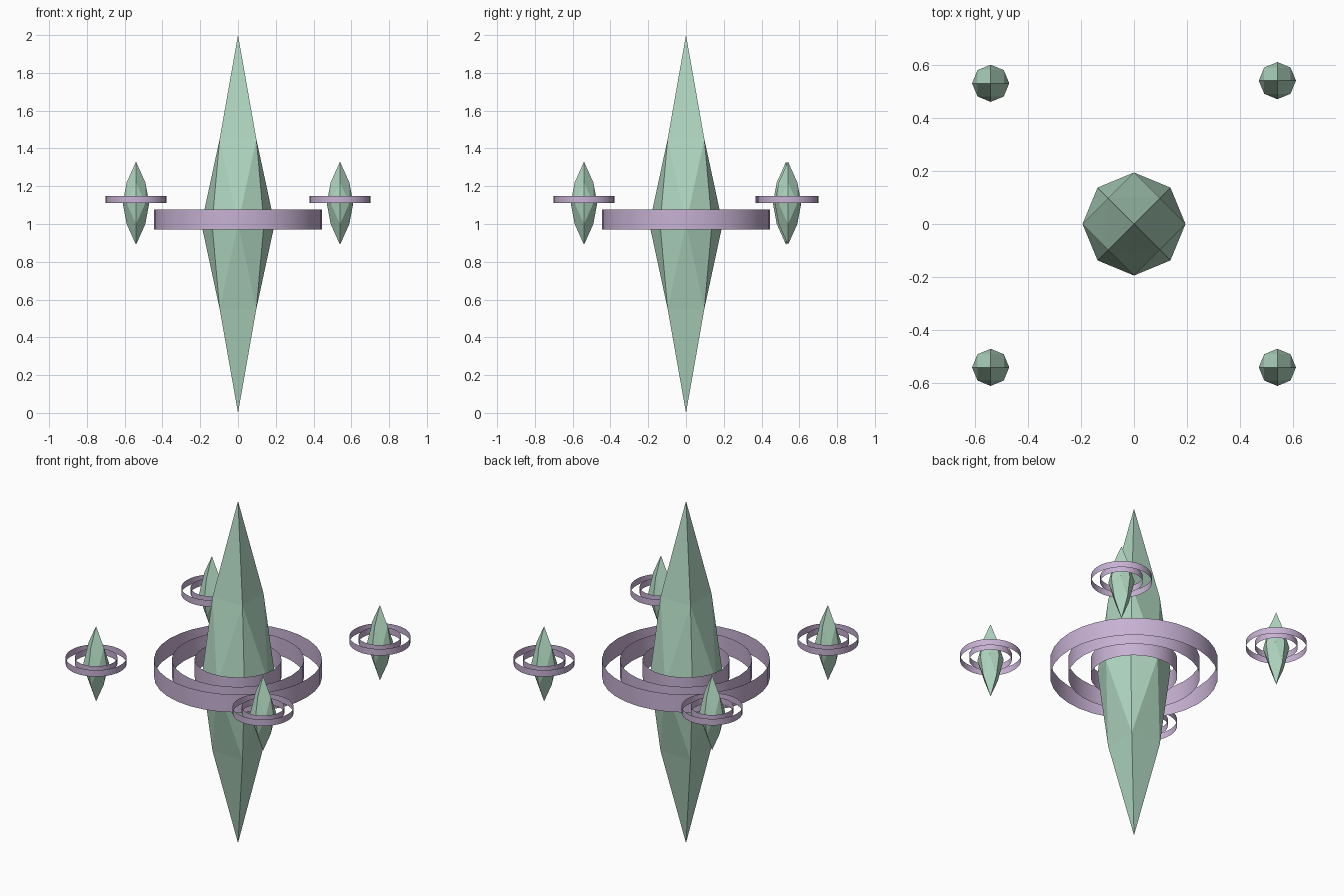
import bpy, bmesh, math
from mathutils import Vector

if "Cube" in bpy.data.objects:
    bpy.data.objects.remove(bpy.data.objects["Cube"])


def material(name, rgb):
    m = bpy.data.materials.new(name)
    m.diffuse_color = (*rgb, 1)
    m.use_nodes = True
    m.node_tree.nodes["Principled BSDF"].inputs["Base Color"].default_value = m.diffuse_color
    return m


GREEN = material("pale_green_crystal", (0.43, 0.67, 0.52))
PURPLE = material("lilac_ring", (0.57, 0.44, 0.65))


def finish(bm, name, mat, loc, smooth=False):
    bmesh.ops.recalc_face_normals(bm, faces=bm.faces)
    for f in bm.faces:
        f.smooth = smooth
    me = bpy.data.meshes.new(name)
    bm.to_mesh(me)
    bm.free()
    me.materials.append(mat)
    ob = bpy.data.objects.new(name, me)
    ob.location = loc
    bpy.context.collection.objects.link(ob)
    return ob


def crystal(name, loc, radius, half, shoulder, turn):
    """Once-subdivided octahedron with stretched tips; turn is the angle of its corners."""
    bm = bmesh.new()
    polar = lambda r, k, z: bm.verts.new(
        (r * math.cos(turn + k * math.pi / 4), r * math.sin(turn + k * math.pi / 4), z))
    belt = [polar(radius, k, 0) for k in range(8)]
    for side in (1, -1):
        tip = bm.verts.new((0, 0, side * half))
        mids = [polar(radius * math.sqrt(0.5), 2 * k, side * shoulder) for k in range(4)]
        for k in range(4):
            a, b = mids[k], mids[(k + 1) % 4]
            c, e, d = belt[2 * k], belt[2 * k + 1], belt[(2 * k + 2) % 8]
            for tri in ((tip, a, b), (a, e, b), (a, c, e), (b, e, d)):
                bm.faces.new(tri)
    return finish(bm, name, GREEN, loc)


def ring(name, loc, radius, height, segments=32):
    """Thin open band."""
    bm = bmesh.new()
    rows = [[bm.verts.new((radius * math.cos(2 * math.pi * i / segments),
                           radius * math.sin(2 * math.pi * i / segments), z))
             for i in range(segments)] for z in (-height / 2, height / 2)]
    for i in range(segments):
        j = (i + 1) % segments
        bm.faces.new((rows[0][i], rows[0][j], rows[1][j], rows[1][i]))
    return finish(bm, name, PURPLE, loc, True)


# Large central crystal with three concentric bands
crystal("main_crystal", (0, 0, 1.0), 0.194, 1.0, 0.45, math.pi / 4)
for label, r in (("outer", 0.445), ("middle", 0.35), ("inner", 0.23)):
    ring(f"main_{label}_ring", (0, 0, 1.023), r, 0.105)

# Four satellite crystals, each with two bands
for label, x, y in (("front_left", -0.54, -0.54), ("front_right", 0.54, -0.54),
                    ("back_left", -0.54, 0.53), ("back_right", 0.54, 0.54)):
    crystal(f"{label}_crystal", (x, y, 1.11), 0.07, 0.22, 0.11, 0)
    ring(f"{label}_outer_ring", (x, y, 1.129), 0.162, 0.038)
    ring(f"{label}_inner_ring", (x, y, 1.129), 0.113, 0.038)
